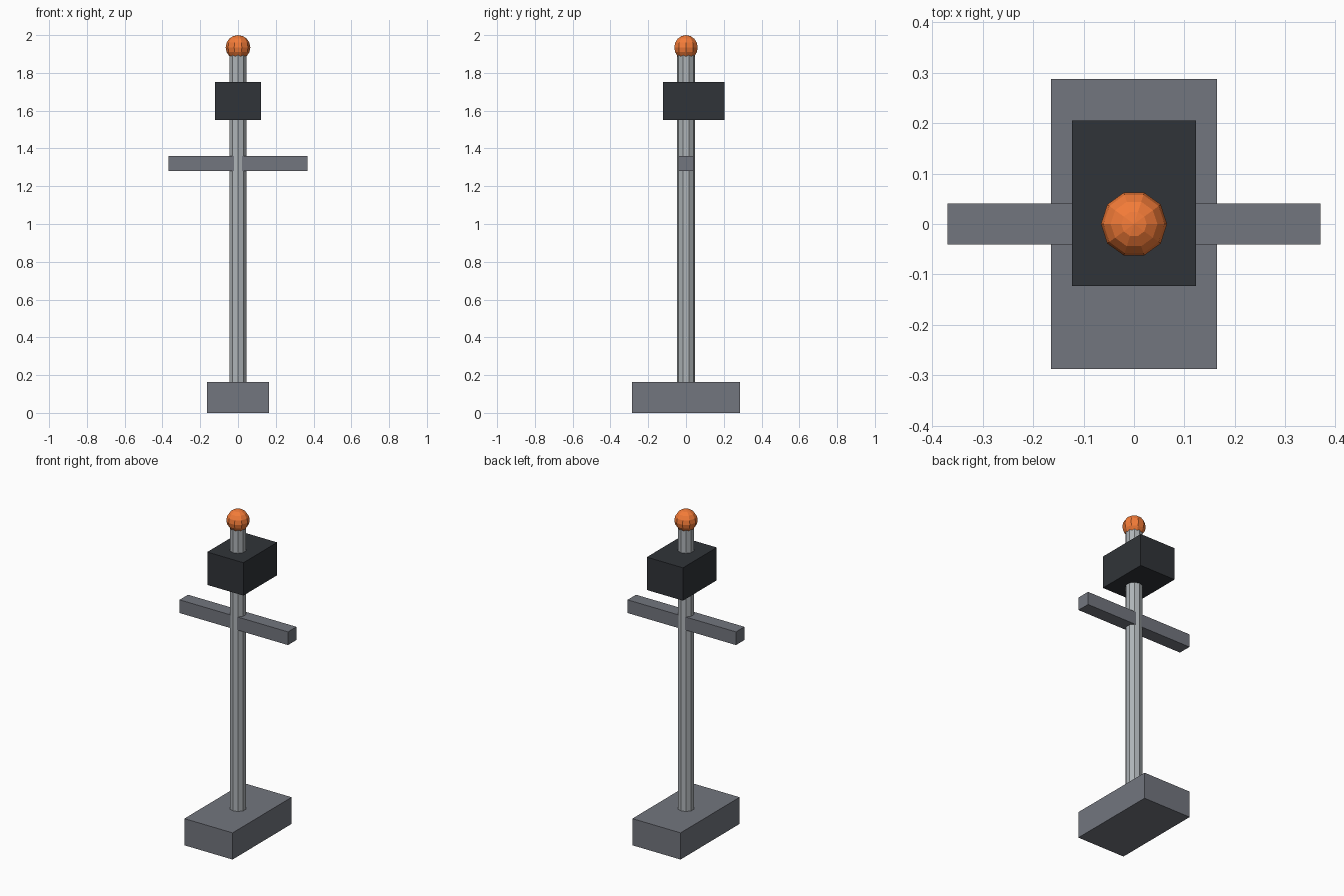
import bpy
from math import radians

if "Cube" in bpy.data.objects:
    bpy.data.objects.remove(bpy.data.objects["Cube"])


def paint(obj, name, rgb):
    mat = bpy.data.materials.get(name) or bpy.data.materials.new(name)
    mat.diffuse_color = (*rgb, 1)
    mat.use_nodes = True
    mat.node_tree.nodes["Principled BSDF"].inputs["Base Color"].default_value = mat.diffuse_color
    obj.data.materials.append(mat)


def box(name, lo, hi):
    centre = [(a + b) / 2 for a, b in zip(lo, hi)]
    bpy.ops.mesh.primitive_cube_add(size=1, location=centre)
    obj = bpy.context.object
    obj.name = name
    obj.scale = [b - a for a, b in zip(lo, hi)]
    bpy.ops.object.transform_apply(location=False, rotation=False, scale=True)
    return obj


# Weighted foot, cross arm and equipment housing
foot = box("base", (-0.164, -0.287, 0), (0.164, 0.287, 0.164))
arm = box("cross_arm", (-0.369, -0.041, 1.28), (0.369, 0.041, 1.361))
housing = box("equipment_box", (-0.123, -0.123, 1.55), (0.123, 0.205, 1.752))

# Ten-sided mast with its corners on the y axis
bpy.ops.mesh.primitive_cylinder_add(vertices=10, radius=0.048, depth=1.765,
                                    location=(0, 0, 1.0275))
mast = bpy.context.object
mast.name = "mast"

# Low-poly lamp, turned so its corners also lie on the y axis
bpy.ops.mesh.primitive_uv_sphere_add(segments=10, ring_count=8, radius=0.0655,
                                     location=(0, 0, 1.9345),
                                     rotation=(0, 0, radians(90)))
lamp = bpy.context.object
lamp.name = "lamp"

paint(foot, "steel", (0.17, 0.18, 0.21))
paint(arm, "steel", (0.17, 0.18, 0.21))
paint(mast, "light_steel", (0.42, 0.45, 0.47))
paint(housing, "charcoal", (0.03, 0.034, 0.04))
paint(lamp, "orange", (0.9, 0.2, 0.04))
